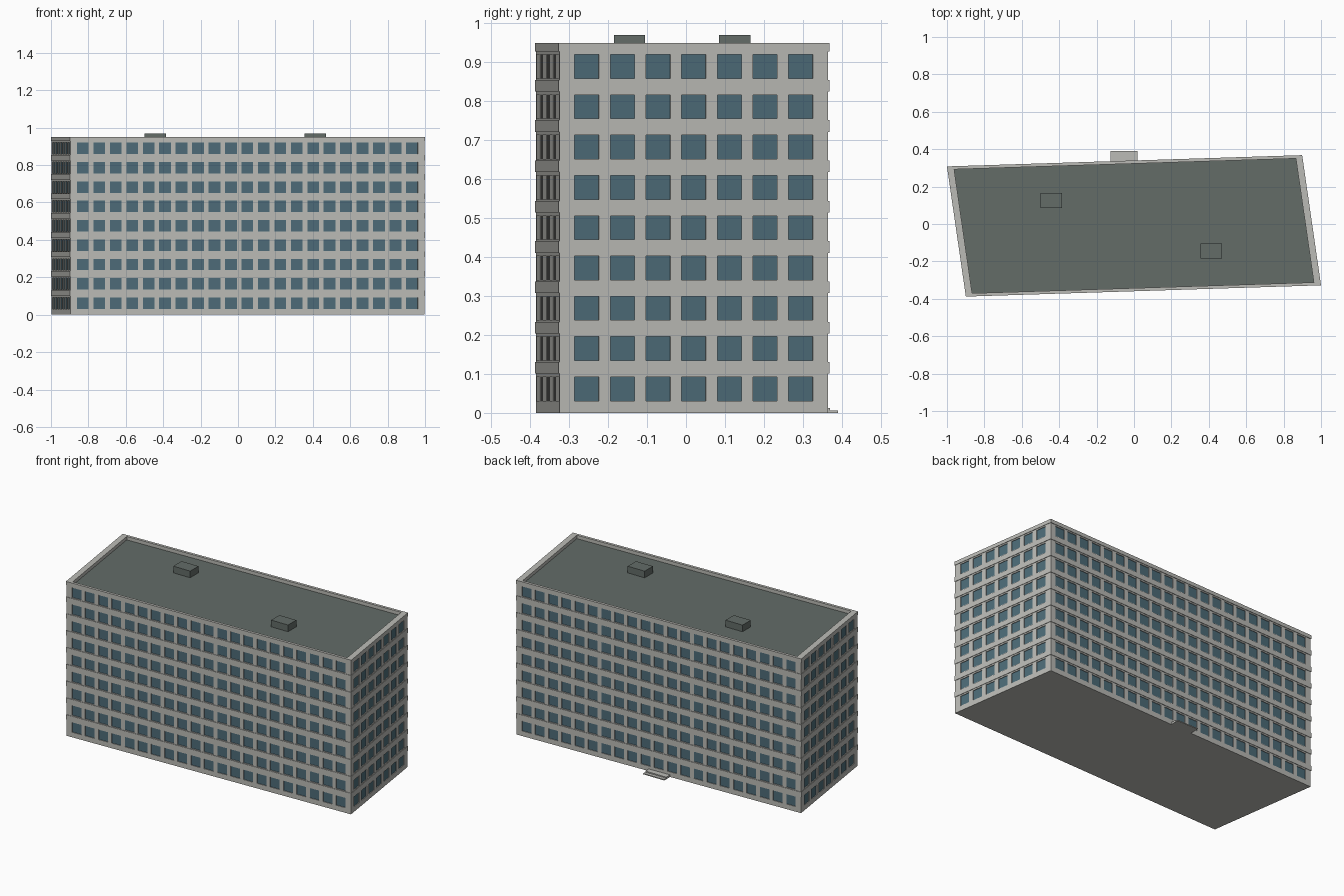
import bpy, bmesh
from mathutils import Vector

if "Cube" in bpy.data.objects:
    bpy.data.objects.remove(bpy.data.objects["Cube"], do_unlink=True)


def material(name, color):
    m = bpy.data.materials.new(name)
    m.use_nodes = True
    m.diffuse_color = (*color, 1)
    m.node_tree.nodes["Principled BSDF"].inputs["Base Color"].default_value = (*color, 1)
    return m


WALL = material("pale concrete", (0.50, 0.50, 0.47))
GLASS = material("blue grey glass", (0.075, 0.15, 0.19))
ROOF = material("roof grey", (0.125, 0.15, 0.137))

# Skewed plan, as offsets along its two directions
CENTRE = Vector((0, -0.01, 0))
LONG = Vector((1.893, 0.06, 0)) / 2
SHORT = Vector((-0.1, 0.69, 0)) / 2
FLOORS, PITCH = 9, 0.1035
ROOF_Z, TOP_Z = 0.928, 0.95


def plan(grow_long=0.0, grow_short=0.0):
    a = LONG + LONG.normalized() * grow_long
    b = SHORT + SHORT.normalized() * grow_short
    return [CENTRE - a - b, CENTRE + a - b, CENTRE + a + b, CENTRE - a + b]


def finish(bm, name, *mats):
    mesh = bpy.data.meshes.new(name)
    bm.to_mesh(mesh)
    bm.free()
    for m in mats:
        mesh.materials.append(m)
    ob = bpy.data.objects.new(name, mesh)
    bpy.context.collection.objects.link(ob)
    return ob


def at(p, z):
    return (p.x, p.y, z)


def slab(name, corners, z, mat, up=True):
    bm = bmesh.new()
    pts = corners if up else corners[::-1]
    bm.faces.new([bm.verts.new(at(p, z)) for p in pts])
    return finish(bm, name, mat)


def ring(name, outer, inner, z0, z1, mat):
    bm = bmesh.new()
    loops = [[bm.verts.new(at(p, z)) for p in c]
             for c, z in ((outer, z0), (outer, z1), (inner, z1), (inner, z0))]
    for k in range(4):
        a, b = loops[k], loops[(k + 1) % 4]
        for i in range(4):
            j = (i + 1) % 4
            bm.faces.new((a[i], a[j], b[j], b[i]))
    return finish(bm, name, mat)


def box(name, x0, x1, y0, y1, z0, z1, mat):
    bm = bmesh.new()
    bmesh.ops.create_cube(bm, size=1)
    bmesh.ops.scale(bm, vec=(x1 - x0, y1 - y0, z1 - z0), verts=bm.verts)
    bmesh.ops.translate(bm, vec=((x0 + x1) / 2, (y0 + y1) / 2, (z0 + z1) / 2), verts=bm.verts)
    return finish(bm, name, mat)


def facade(name, start, end, count, pitch, width, recess=0.004):
    """Wall cut into a grid, with every window cell pushed inwards."""
    length = (end - start).length
    along = (end - start) / length
    cuts = [0.0]
    for i in range(count):
        mid = length / 2 + (i - (count - 1) / 2) * pitch
        cuts += [mid - width / 2, mid + width / 2]
    cuts.append(length)
    levels = [0.0]
    for f in range(FLOORS):
        levels += [0.031 + f * PITCH, 0.092 + f * PITCH]
    levels.append(ROOF_Z)

    bm = bmesh.new()
    grid = [[bm.verts.new(at(start + along * s, z)) for s in cuts] for z in levels]
    panes = []
    for r in range(len(levels) - 1):
        for c in range(len(cuts) - 1):
            f = bm.faces.new((grid[r][c], grid[r][c + 1], grid[r + 1][c + 1], grid[r + 1][c]))
            if r % 2 and c % 2:
                panes.append(f)
    inward = Vector((-along.y, along.x, 0)) * recess
    for f in bmesh.ops.extrude_discrete_faces(bm, faces=panes)["faces"]:
        f.material_index = 1
        bmesh.ops.translate(bm, vec=inward, verts=f.verts)
    return finish(bm, name, WALL, GLASS)


# Four window walls
base = plan()
for i, side in enumerate(("front", "left", "back", "right")):
    side = ("front", "left", "back", "right")[i]
    if i % 2:
        facade(side + "_wall", base[i], base[(i + 1) % 4], 7, 0.0925, 0.063)
    else:
        facade(side + "_wall", base[i], base[(i + 1) % 4], 21, 0.088, 0.063)

# Projecting floor bands
for f in range(1, FLOORS):
    z = f * PITCH
    ring(f"floor_band_{f}", plan(0.003, 0.003), base, z - 0.003, z + 0.027, WALL)

# Parapet, roof and underside
ring("parapet", plan(0.003, 0.003), plan(-0.033, -0.014), ROOF_Z, TOP_Z, WALL)
slab("roof_deck", base, ROOF_Z + 0.001, ROOF)
slab("underside", base, 0, WALL, up=False)

# Rooftop units
box("roof_unit_back", -0.5, -0.385, 0.085, 0.165, ROOF_Z, 0.97, ROOF)
box("roof_unit_front", 0.355, 0.47, -0.185, -0.105, ROOF_Z, 0.97, ROOF)

# Entrance steps at the back
box("upper_step", -0.125, 0.018, 0.325, 0.37, 0, 0.013, WALL)
box("lower_step", -0.125, 0.018, 0.325, 0.39, 0, 0.006, WALL)
